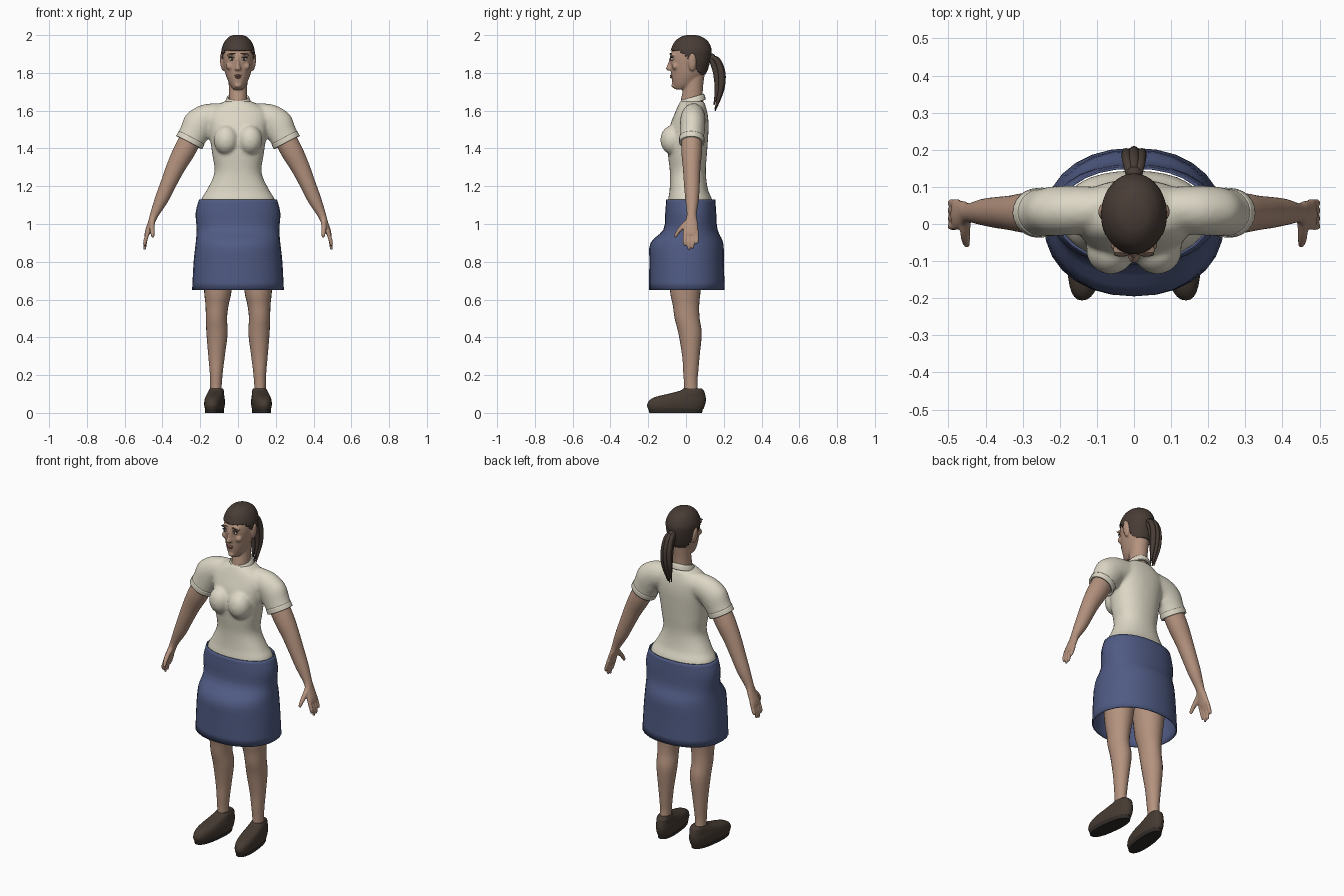
import bpy, bmesh, math
from mathutils import Vector, Matrix

if "Cube" in bpy.data.objects:
    bpy.data.objects.remove(bpy.data.objects["Cube"])


def material(name, rgb):
    m = bpy.data.materials.new(name)
    m.use_nodes = True
    m.diffuse_color = (*rgb, 1)
    m.node_tree.nodes["Principled BSDF"].inputs["Base Color"].default_value = (*rgb, 1)
    return m


SKIN = material("skin", (0.46, 0.29, 0.21))
CREAM = material("cream cotton", (0.72, 0.68, 0.56))
BLUE = material("blue cloth", (0.08, 0.105, 0.23))
HAIR = material("dark brown hair", (0.065, 0.045, 0.036))
SHOE = material("brown leather", (0.06, 0.043, 0.032))
SOLE = material("dark sole", (0.03, 0.024, 0.02))
WHITE = material("eye white", (0.6, 0.57, 0.52))
LIP = material("lip", (0.33, 0.15, 0.12))


def stack(*rows):
    """Horizontal rings from (z, x0, x1, y0, y1), or (z, half_x, y0, y1) when centred."""
    out = []
    for r in rows:
        z, x0, x1, y0, y1 = r if len(r) == 5 else (r[0], -r[1], r[1], r[2], r[3])
        out.append(((x0 + x1) / 2, (y0 + y1) / 2, z, (x1 - x0) / 2, 0, 0, 0, (y1 - y0) / 2, 0))
    return out


def tube(*pts):
    """Rings across a path from (x, y, z, radius, y_radius)."""
    out, side = [], Vector((0, 1, 0))
    for i, p in enumerate(pts):
        a, b = pts[max(i - 1, 0)], pts[min(i + 1, len(pts) - 1)]
        t = (Vector(b[:3]) - Vector(a[:3])).normalized()
        v = (side - t * side.dot(t)).normalized()
        out.append((*p[:3], *(v.cross(t) * p[3]), *(v * p[4])))
    return out


def spline(a, b, c, d, t):
    return tuple(0.5 * (2 * q + (r - p) * t + (2 * p - 5 * q + 4 * r - s) * t * t
                        + (3 * q - p - 3 * r + s) * t ** 3) for p, q, r, s in zip(a, b, c, d))


def loft(bm, rings, n=24, steps=4, power=1.0, caps=True):
    """Smooth skin through the rings; power below 1 makes them boxier."""
    last, rows = len(rings) - 1, []
    for i in range(last):
        quad = [rings[min(max(j, 0), last)] for j in range(i - 1, i + 3)]
        rows += [spline(*quad, k / steps) for k in range(steps)]
    rows.append(rings[-1])
    loops = []
    for r in rows:
        c, u, v = Vector(r[:3]), Vector(r[3:6]), Vector(r[6:])
        loop = []
        for k in range(n):
            cs, sn = math.cos(math.tau * k / n), math.sin(math.tau * k / n)
            loop.append(bm.verts.new(c + u * math.copysign(abs(cs) ** power, cs)
                                     + v * math.copysign(abs(sn) ** power, sn)))
        loops.append(loop)
    for a, b in zip(loops, loops[1:]):
        for k in range(n):
            bm.faces.new((a[k], a[(k + 1) % n], b[(k + 1) % n], b[k]))
    if caps:
        bm.faces.new(loops[0])
        bm.faces.new(loops[-1])


def ball(bm, loc, size, turn=0.0):
    m = Matrix.Translation(loc) @ Matrix.Rotation(turn, 4, 'Y') @ Matrix.Diagonal((*size, 1))
    bmesh.ops.create_uvsphere(bm, u_segments=20, v_segments=12, radius=1, matrix=m)


def finish(bm, name, mat, mirror=False, fuse=0, thick=0):
    bmesh.ops.recalc_face_normals(bm, faces=bm.faces)
    me = bpy.data.meshes.new(name)
    bm.to_mesh(me)
    bm.free()
    me.materials.append(mat)
    me.shade_smooth()
    me.set_sharp_from_angle(angle=math.radians(50))
    ob = bpy.data.objects.new(name, me)
    bpy.context.scene.collection.objects.link(ob)
    if mirror:
        ob.modifiers.new("mirror", 'MIRROR').use_mirror_merge = False
    if thick:
        s = ob.modifiers.new("thickness", 'SOLIDIFY')
        s.thickness, s.offset = thick, -1
    if fuse:
        r = ob.modifiers.new("fuse", 'REMESH')
        r.mode, r.voxel_size, r.use_smooth_shade = 'VOXEL', fuse, True
        s = ob.modifiers.new("soften", 'SMOOTH')
        s.factor, s.iterations = 0.5, 4
    return ob


# Shirt: torso, bust and sleeves fused into one skin
bm = bmesh.new()
loft(bm, stack((1.07, .2, -.1, .145), (1.13, .195, -.095, .138), (1.18, .165, -.087, .117),
               (1.27, .125, -.085, .105), (1.36, .135, -.095, .11), (1.44, .147, -.1, .116),
               (1.52, .16, -.085, .12), (1.58, .165, -.062, .115), (1.62, .13, -.045, .105),
               (1.65, .07, -.03, .095)), n=32, power=.9)
for s in (1, -1):
    ball(bm, (s * .063, -.07, 1.445), (.066, .066, .078))
    loft(bm, tube((s * .09, .04, 1.57, .072, .06), (s * .165, .037, 1.555, .08, .066),
                  (s * .208, .035, 1.525, .086, .067), (s * .236, .032, 1.475, .077, .065),
                  (s * .256, .03, 1.437, .075, .064)))
finish(bm, "shirt", CREAM, fuse=.009)

# Sleeve cuffs and neckline
bm = bmesh.new()
loft(bm, tube((.246, .031, 1.456, .077, .067), (.259, .03, 1.431, .077, .067)), caps=False)
finish(bm, "sleeve_cuffs", CREAM, mirror=True, thick=.012)
bm = bmesh.new()
collar = [list(r) for r in stack((1.64, .07, -.04, .105), (1.66, .064, -.032, .1),
                                 (1.672, .057, -.026, .094))]
for r in collar:
    r[8] = .018
loft(bm, collar, caps=False)
finish(bm, "collar", CREAM, thick=.01)

# Skirt: open at both ends
bm = bmesh.new()
loft(bm, stack((1.13, .206, -.105, .155), (1.06, .224, -.11, .16), (.97, .219, -.12, .167),
               (.9, .224, -.188, .197), (.8, .235, -.194, .2), (.65, .243, -.195, .205)),
     n=28, steps=3, power=.92, caps=False)
finish(bm, "skirt", BLUE, thick=.006)

# Legs
bm = bmesh.new()
loft(bm, stack((.08, .088, .148, -.01, .07), (.15, .086, .147, -.01, .06),
               (.22, .08, .15, -.015, .065), (.3, .07, .157, -.02, .072),
               (.42, .055, .167, -.04, .083), (.5, .058, .17, -.06, .072),
               (.57, .05, .172, -.07, .07), (.65, .033, .18, -.085, .078),
               (.85, .01, .195, -.095, .1), (1.06, .01, .18, -.08, .12)))
finish(bm, "legs", SKIN, mirror=True)

# Shoes and soles, toes turned slightly outward
for name, mat, rows in (
    ("shoes", SHOE, ((.02, .072, .166, -.2, .092), (.04, .068, .17, -.206, .1),
                     (.065, .068, .17, -.195, .105), (.085, .072, .166, -.16, .104),
                     (.102, .076, .162, -.09, .1), (.118, .079, .157, -.03, .095),
                     (.128, .084, .152, -.015, .085))),
    ("soles", SOLE, ((0, .073, .165, -.194, .085), (.024, .071, .167, -.2, .09)))):
    bm = bmesh.new()
    loft(bm, stack(*rows), n=32, power=.85)
    for v in bm.verts:
        v.co.x -= .1 * v.co.y
    finish(bm, name, mat, mirror=True)

# Arms with hands
bm = bmesh.new()
loft(bm, tube((.235, .03, 1.48, .058, .054), (.285, .03, 1.385, .058, .055),
              (.33, .03, 1.3, .05, .047), (.37, .031, 1.21, .042, .042),
              (.405, .032, 1.13, .036, .036), (.443, .03, 1.05, .023, .026),
              (.458, .028, 1.01, .018, .034), (.475, .025, .965, .016, .04),
              (.484, .025, .94, .012, .036)))
for k, tip in enumerate((.885, .865, .87, .895)):
    y = -.006 + .021 * k
    loft(bm, tube((.474, y, .965, .011, .01), (.488, y, .92, .011, .0105),
                  (.493, y, (tip + .92) / 2, .01, .01), (.493, y, tip, .007, .007)), n=12)
loft(bm, tube((.452, .015, 1.02, .014, .014), (.455, -.02, .985, .014, .013),
              (.453, -.045, .955, .012, .011), (.45, -.058, .93, .008, .008)), n=12)
finish(bm, "arms", SKIN, mirror=True, fuse=.005)

# Head and neck with brow, nose, chin and ears
bm = bmesh.new()
loft(bm, stack((1.58, .06, -.03, .1), (1.65, .05, -.028, .09), (1.72, .049, -.015, .09),
               (1.8, .052, -.01, .1)))
skull = [(1.8, .068, -.079, .104), (1.84, .076, -.082, .117), (1.88, .081, -.084, .126),
         (1.92, .08, -.074, .128), (1.96, .064, -.054, .11), (1.985, .04, -.022, .077),
         (1.994, .016, .008, .046)]
loft(bm, stack((1.713, .025, -.06, .0), (1.735, .042, -.07, .05), (1.77, .058, -.076, .08),
               *skull), n=32)
loft(bm, stack((1.813, .014, -.1, -.06), (1.824, .016, -.106, -.06), (1.85, .009, -.096, -.06),
               (1.893, .008, -.084, -.06)), n=16)
ball(bm, (0, -.062, 1.733), (.02, .016, .014))
for s in (1, -1):
    ball(bm, (s * .031, -.07, 1.897), (.028, .016, .009), s * .12)
    ball(bm, (s * .042, -.056, 1.835), (.022, .018, .02))
    ball(bm, (s * .083, .033, 1.857), (.012, .022, .048), s * .12)
finish(bm, "head", SKIN, fuse=.005)

# Facial details
for name, mat, loc, size, turn in (
        ("eyes", WHITE, (.032, -.073, 1.873), (.015, .009, .008), 0),
        ("irises", HAIR, (.032, -.08, 1.873), (.006, .004, .007), 0),
        ("eyelids", HAIR, (.033, -.076, 1.882), (.017, .009, .0025), .1),
        ("eyebrows", HAIR, (.034, -.081, 1.901), (.021, .007, .0035), .12)):
    bm = bmesh.new()
    ball(bm, loc, size, turn)
    finish(bm, name, mat, mirror=True)
bm = bmesh.new()
ball(bm, (0, -.077, 1.786), (.019, .009, .005))
ball(bm, (0, -.076, 1.777), (.016, .009, .006))
finish(bm, "lips", LIP)

# Hair cap: a shell round the skull, cut along a sloping hairline
bm = bmesh.new()
loft(bm, stack((1.77, .066, -.08, .09),
               *[(z + .006, x + .007, a - .005, b + .007) for z, x, a, b in skull]),
     n=48, steps=6)
bare = []
for f in bm.faces:
    c = f.calc_center_median()
    if c.z < max(1.79, 1.917 - 1.1 * max(0, c.y + .03)):
        bare.append(f)
bmesh.ops.delete(bm, geom=bare, context='FACES')
finish(bm, "hair_cap", HAIR, thick=.008)

# Ponytail: a tie and a bundle of tapering strands
bm = bmesh.new()
ball(bm, (0, .138, 1.882), (.022, .018, .02))
for x, back in ((-.02, 0), (0, .006), (.02, 0), (-.012, -.026), (.012, -.026)):
    loft(bm, tube((x * .4, .125, 1.885, .012, .012), (x * .8, .162 + back, 1.868, .014, .014),
                  (x, .186 + back, 1.8, .014, .017), (x, .184 + back * .7, 1.71, .012, .014),
                  (x * .6, .153 + back * .2, 1.605 - back, .003, .003)), n=12)
finish(bm, "ponytail", HAIR)
